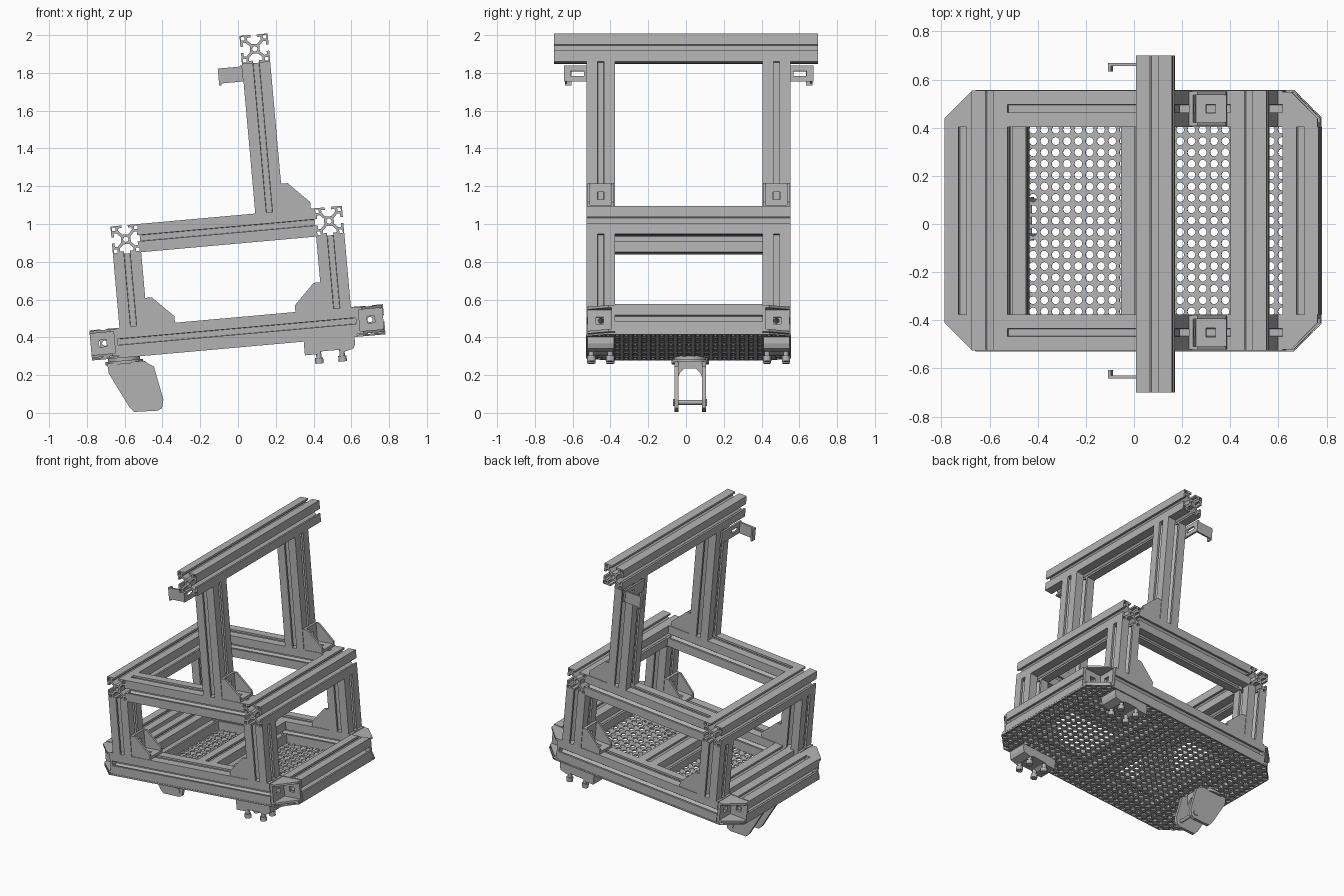
import bpy, bmesh, math
from mathutils import Matrix, Vector

cube = bpy.data.objects.get("Cube")
if cube:
    bpy.data.objects.remove(cube, do_unlink=True)

grey = bpy.data.materials.new("aluminium_grey")
grey.use_nodes = True
grey.diffuse_color = (0.45, 0.45, 0.45, 1)
grey.node_tree.nodes["Principled BSDF"].inputs["Base Color"].default_value = (0.45, 0.45, 0.45, 1)

TILT = Matrix.Rotation(math.radians(-5.1), 4, "Y")   # whole frame leans back
Y0 = 0.014                                           # middle of the frame in y
H = 0.075                                            # half width of a profile bar
SIDE = 0.465                                         # side rails, from the middle
U, Y, W = Vector((1, 0, 0)), Vector((0, 1, 0)), Vector((0, 0, 1))


def axes(a, b, origin):
    """Matrix with local x along a, y along b, z along a x b."""
    m = Matrix((a, b, a.cross(b))).transposed().to_4x4()
    m.translation = Vector(origin)
    return m


def rect(x0, y0, x1, y1):
    return [(x0, y0), (x1, y0), (x1, y1), (x0, y1)]


def circle(cx, cy, r, n=12):
    return [(cx + r * math.cos(i * math.tau / n), cy + r * math.sin(i * math.tau / n)) for i in range(n)]


def prism(name, loops, depth, matrix, tilt=True):
    """Extrude an outline (first loop) with holes (other loops) along local z."""
    curve = bpy.data.curves.new(name, "CURVE")
    curve.dimensions, curve.fill_mode, curve.extrude = "2D", "BOTH", depth / 2
    for loop in loops:
        s = curve.splines.new("POLY")
        s.points.add(len(loop) - 1)
        for p, (x, y) in zip(s.points, loop):
            p.co = (x, y, 0, 1)
        s.use_cyclic_u = True
    tmp = bpy.data.objects.new(name + "_outline", curve)
    bpy.context.collection.objects.link(tmp)
    dg = bpy.context.evaluated_depsgraph_get()
    mesh = bpy.data.meshes.new_from_object(tmp.evaluated_get(dg))
    bpy.data.objects.remove(tmp, do_unlink=True)
    mesh.transform(Matrix.Translation((0, 0, depth / 2)))
    mesh.materials.clear()
    mesh.materials.append(grey)
    for f in mesh.polygons:
        f.use_smooth = False
    ob = bpy.data.objects.new(name, mesh)
    ob.matrix_world = (TILT if tilt else Matrix()) @ matrix
    bpy.context.collection.objects.link(ob)
    return ob


def box(name, lo, hi):
    prism(name, [rect(lo[0], lo[1], hi[0], hi[1])], hi[2] - lo[2], Matrix.Translation((0, 0, lo[2])))


# Slotted bar section: one quadrant turned four times, bore and corner pockets
quadrant = [(.34, .2), (.62, .48), (.82, .48), (.82, .22), (1, .22), (1, 1),
            (.22, 1), (.22, .82), (.48, .82), (.48, .62), (.2, .34)]
section, pockets = [], []
for k in range(4):
    turn = Matrix.Rotation(k * math.pi / 2, 2)
    section += [tuple(turn @ Vector(p) * H) for p in quadrant]
    pockets.append([tuple(turn @ Vector(p) * H) for p in rect(.66, .66, .9, .9)])
bar_loops = [section, circle(0, 0, 0.014)] + pockets


def bar(name, start, along, length):
    side = Y if along != Y else W
    prism(name, bar_loops, length, axes(side, along.cross(side), start))


def bracket(name, origin, a, b):
    """Cast angle bracket: two drilled flanges and two triangular cheeks."""
    L, t, w = 0.145, 0.018, 0.142
    c = a.cross(b)
    o = Vector(origin) - c * w / 2
    hole = rect(w / 2 - .018, .06, w / 2 + .018, .10)
    slot = rect(.06, w / 2 - .018, .10, w / 2 + .018)
    prism(name + "_flange", [rect(0, 0, w, L), hole], t, axes(c, a, o))
    prism(name + "_flange", [rect(0, 0, L, w), slot], t, axes(b, c, o))
    cheek = [(0, 0), (L, 0), (L, .035), (.035, L), (0, L)]
    for s in (0, w - .014):
        prism(name + "_cheek", [cheek], .014, axes(a, b, o + c * s))


# Bars running across
REAR, FRONT, LOW, MID = -0.51, 0.57, 0.43, 0.968
bar("top_bar", (0.26, -0.7, 1.912), Y, 1.4)
for u in (REAR, FRONT):
    bar("upper_cross_bar", (u, Y0 - SIDE - H, MID), Y, 2 * (SIDE + H))
for u in (-0.67, 0.74):
    bar("lower_end_bar", (u, Y0 - SIDE + H, LOW), Y, 2 * (SIDE - H))
for u in (-0.48, 0.065):
    bar("lower_cross_bar", (u, Y0 - SIDE + H, LOW), Y, 2 * (SIDE - H))

# Rails, posts, brackets and feet on both sides
for s in (-1, 1):
    y = Y0 + s * SIDE
    bar("lower_rail", (-0.6, y, LOW), U, 1.265)
    bar("upper_rail", (REAR + H, y, MID), U, FRONT - REAR - 2 * H)
    for u in (REAR, FRONT):
        bar("lower_post", (u, y, LOW + H), W, MID - LOW - 2 * H)
    bar("upper_post", (0.26, y, MID + H), W, 1.837 - MID - H)

    bracket("upper_bracket", (0.26 + H, y, MID + H), U, W)
    bracket("rear_bracket", (REAR + H, y, LOW + H), U, W)
    bracket("front_bracket", (FRONT - H, y, LOW + H), -U, W)
    inner = Y0 + s * (SIDE - H)
    bracket("corner_bracket", (-0.6, inner, LOW), -U, Y * s)
    bracket("corner_bracket", (0.665, inner, LOW), U, Y * s)

    # Cable hook: slotted plate, arm and lip
    hook = Y0 + s * 0.655
    plate = [rect(.44, 1.745, .66, 1.83), rect(.555, 1.775, .625, 1.8)]
    plate = [[(Y0 + s * p, q) for p, q in loop] for loop in plate]
    prism("hook_plate", plate, .012, axes(Y, W, (0.173, 0, 0)))
    lo, hi = sorted((hook - s * .012, hook))
    box("hook_arm", (0.055, lo, 1.745), (0.175, hi, 1.825))
    lo, hi = sorted((hook - s * .035, hook))
    box("hook_lip", (0.055, lo, 1.735), (0.067, hi, 1.825))

    # Foot mount with four rounded knobs
    cu = 0.515
    mount = [(-.135, .345), (-.135, .272), (-.07, .272), (-.05, .285), (.05, .285),
             (.07, .272), (.125, .285), (.135, .31), (.135, .345)]
    prism("foot_mount", [[(cu + p, q) for p, q in mount]], .14, axes(U, W, (0, y + .07, 0)))
    for du in (-.062, .062):
        for dy in (-.05, .05):
            p = Matrix.Translation((cu + du, y + dy, 0.222))
            prism("foot_knob", [circle(0, 0, .022)], .03, p)
            prism("foot_stem", [circle(0, 0, .014)], .07, p)

# Perforated floor, chamfered at the corners
PITCH, HOLE, NX, NY = 0.0472, 0.0165, 33, 23
x0, y0 = 0.035 - NX * PITCH / 2, Y0 - NY * PITCH / 2
bm = bmesh.new()
ring = circle(0, 0, 1, 16)
for i in range(NX):
    for j in range(NY):
        cx, cy = x0 + (i + .5) * PITCH, y0 + (j + .5) * PITCH
        inner, outer = [], []
        for p, q in ring:
            k = PITCH / 2 / max(abs(p), abs(q))
            inner.append(bm.verts.new((cx + p * HOLE, cy + q * HOLE, 0)))
            outer.append(bm.verts.new((cx + p * k, cy + q * k, 0)))
        for n in range(16):
            m = (n + 1) % 16
            bm.faces.new((inner[n], outer[n], outer[m], inner[m]))
bmesh.ops.remove_doubles(bm, verts=bm.verts, dist=1e-4)
for sx in (-1, 1):
    for sy in (-1, 1):
        corner = (0.035 + sx * (NX * PITCH / 2 - .115), Y0 + sy * NY * PITCH / 2, 0)
        bmesh.ops.bisect_plane(bm, geom=bm.verts[:] + bm.edges[:] + bm.faces[:],
                               plane_co=corner, plane_no=(sx, sy, 0), clear_outer=True)
floor_mesh = bpy.data.meshes.new("floor_mesh")
bm.to_mesh(floor_mesh)
bm.free()
floor_mesh.materials.append(grey)
floor = bpy.data.objects.new("perforated_floor", floor_mesh)
bpy.context.collection.objects.link(floor)
floor.matrix_world = TILT @ Matrix.Translation((0, 0, 0.355))
thick = floor.modifiers.new("thickness", "SOLIDIFY")
thick.thickness, thick.offset = 0.01, -1

# Swivel caster fork without its wheel
CY = 0.022
for r, lo, hi in ((.085, .328, .346), (.1, .312, .33)):
    bpy.ops.mesh.primitive_cylinder_add(vertices=40, radius=r, depth=hi - lo)
    disc = bpy.context.object
    disc.name = "swivel_disc"
    disc.data.materials.append(grey)
    disc.matrix_world = TILT @ Matrix.Translation((-0.575, CY, (lo + hi) / 2))
    bpy.ops.object.shade_smooth_by_angle()
cheek = [(-.692, .262), (-.685, .21), (-.575, .03), (-.55, .005), (-.425, .012), (-.402, .025),
         (-.395, .07), (-.445, .245), (-.5, .275)]
for side in (-1, 1):
    prism("fork_cheek", [[(x, max(z, 0)) for x, z in cheek]], .022,
          axes(U, W, (0, CY + side * .073 + .011, 0)), False)
    prism("axle_nut", [circle(-.435, .055, .02, 6)], .012,
          axes(U, W, (0, CY + side * .084 + .006, 0)), False)
prism("fork_axle", [circle(-.435, .055, .012)], .15, axes(U, W, (0, CY + .075, 0)), False)
arch = [(-.07, .275), (-.07, .17), (-.055, .21), (-.03, .235), (.03, .235), (.055, .21), (.07, .17), (.07, .275)]
prism("fork_crown", [[(CY + p, q) for p, q in arch]], .16, axes(Y, W, (-.65, 0, 0)), False)
